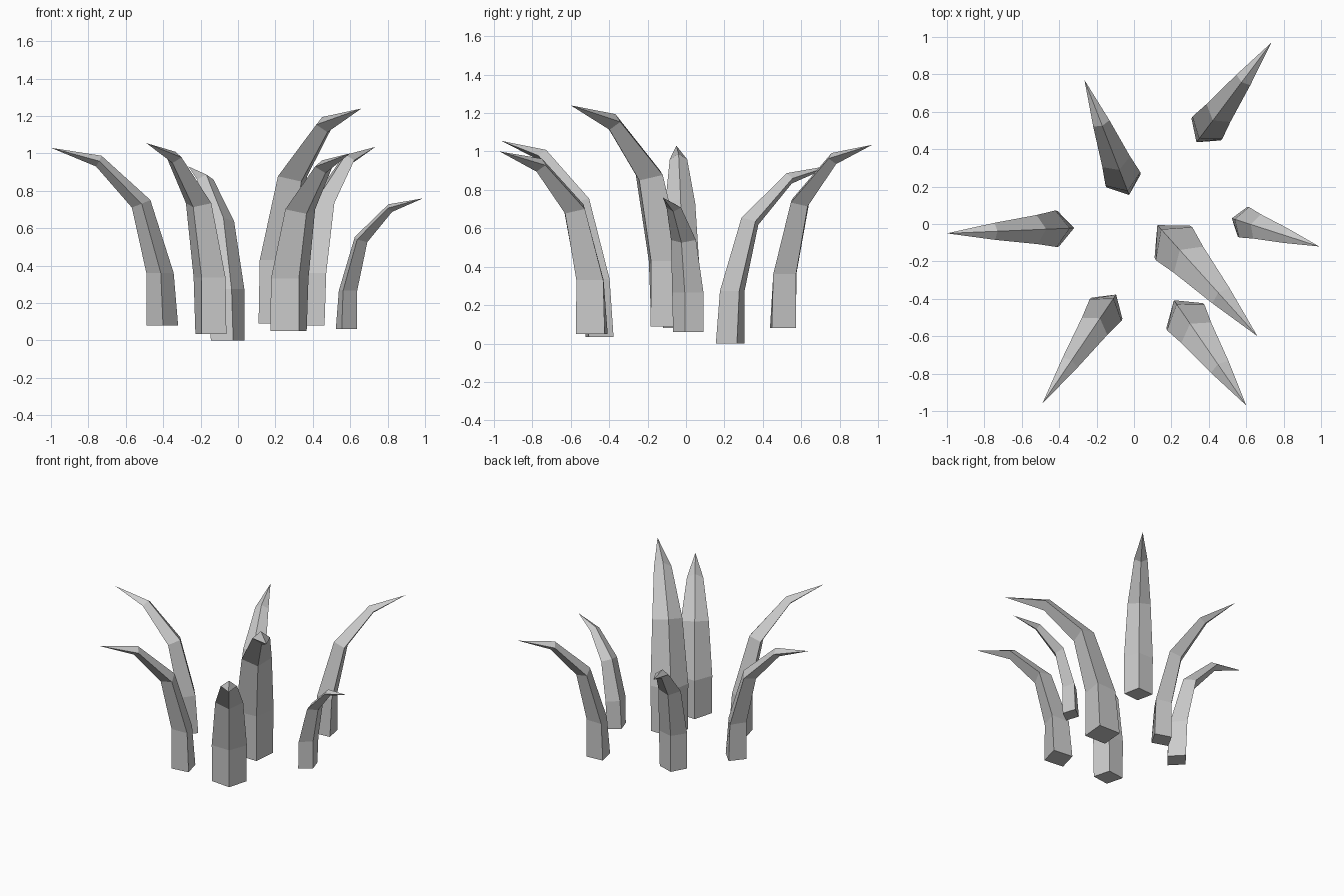
import bpy, bmesh, math
from mathutils import Vector

if "Cube" in bpy.data.objects:
    bpy.data.objects.remove(bpy.data.objects["Cube"])

mat = bpy.data.materials.new("stone grey")
mat.diffuse_color = (0.6, 0.6, 0.6, 1)
mat.use_nodes = True
mat.node_tree.nodes["Principled BSDF"].inputs["Base Color"].default_value = mat.diffuse_color

# rings along a spike: reach share, height share, side width, thickness, tilt in degrees
RINGS = [
    (0.00, 0.000, 1.00, 1.00, 0),
    (0.02, 0.295, 1.03, 0.86, 0),
    (0.19, 0.685, 0.82, 0.63, 22),
    (0.57, 0.925, 0.48, 0.38, 63),
]


def spike(name, base, tip, side, thick):
    """Four-sided spike that curves outwards from base to tip."""
    base, tip = Vector(base), Vector(tip)
    flat = Vector((tip.x - base.x, tip.y - base.y, 0))
    rise = tip.z - base.z
    out = flat.normalized()
    up = Vector((0, 0, 1))
    across = up.cross(out)
    bm = bmesh.new()
    loops = []
    for reach, height, w, t, tilt in RINGS:
        c = base + flat * reach + up * rise * height
        a = math.radians(tilt)
        depth = (out * math.cos(a) - up * math.sin(a)) * thick * t
        width = across * side * w
        loops.append([bm.verts.new(c + o) for o in (depth, width, -depth, -width)])
    end = bm.verts.new(tip)
    bm.faces.new(loops[0][::-1])
    for lo, hi in zip(loops, loops[1:]):
        for i in range(4):
            j = (i + 1) % 4
            bm.faces.new((lo[i], lo[j], hi[j], hi[i]))
    for i in range(4):
        bm.faces.new((loops[-1][i], loops[-1][(i + 1) % 4], end))
    bmesh.ops.recalc_face_normals(bm, faces=bm.faces)
    mesh = bpy.data.meshes.new(name)
    bm.to_mesh(mesh)
    bm.free()
    mesh.materials.append(mat)
    bpy.context.collection.objects.link(bpy.data.objects.new(name, mesh))


# ring of spikes, each leaning away from the middle
spike("spike_left", (-0.405, -0.025, 0.08), (-1.0, -0.05, 1.03), 0.095, 0.085)
spike("spike_back_left", (-0.055, 0.23, 0.0), (-0.265, 0.77, 0.93), 0.097, 0.08)
spike("spike_back_right", (0.385, 0.505, 0.08), (0.735, 0.97, 1.035), 0.097, 0.085)
spike("spike_right", (0.58, 0.012, 0.06), (0.99, -0.12, 0.76), 0.083, 0.06)
spike("spike_middle", (0.205, -0.095, 0.09), (0.66, -0.6, 1.24), 0.128, 0.12)
spike("spike_front_right", (0.27, -0.49, 0.05), (0.6, -0.97, 1.0), 0.118, 0.1)
spike("spike_front_left", (-0.145, -0.45, 0.035), (-0.49, -0.96, 1.055), 0.1, 0.088)
